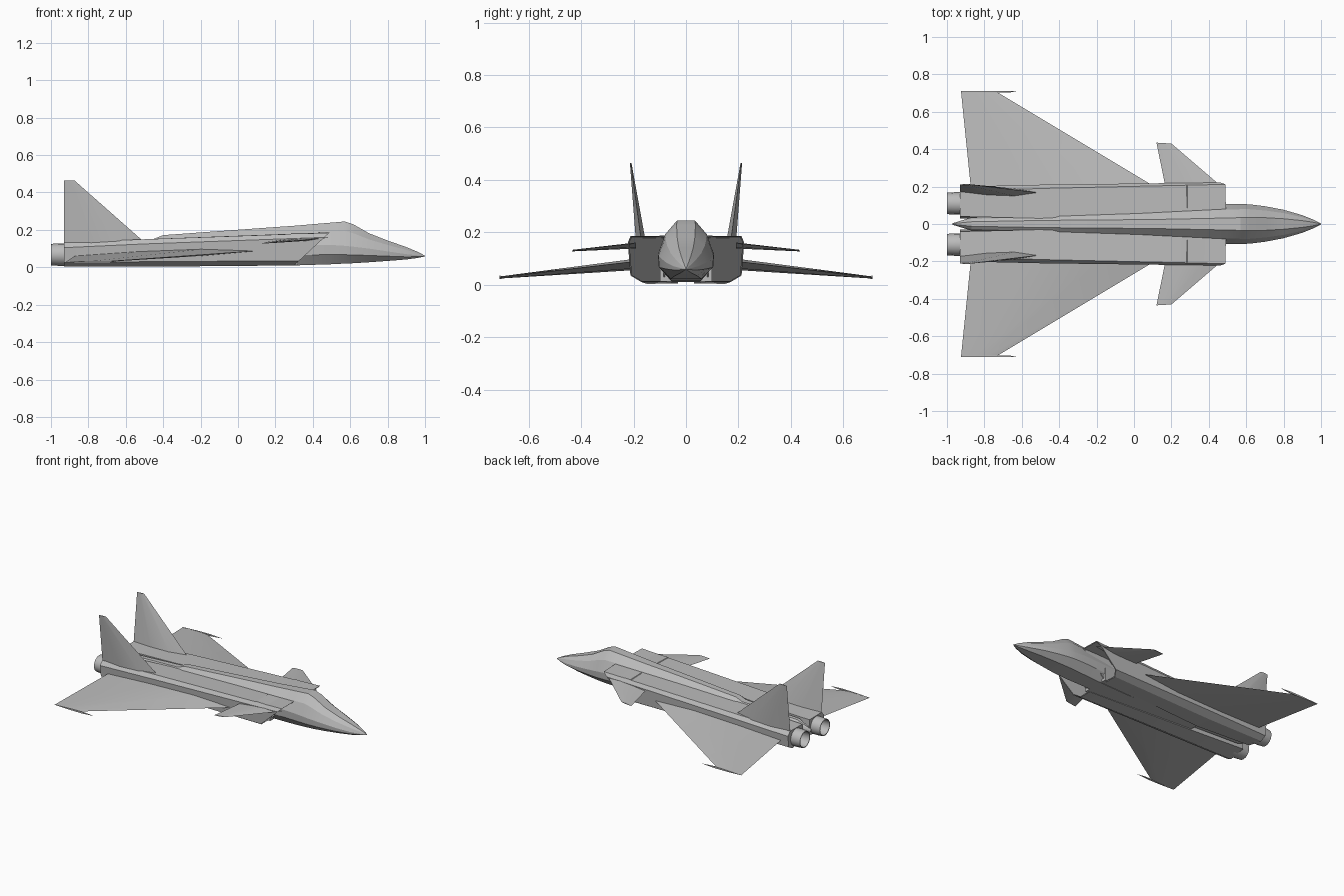
import bpy, bmesh, math
from mathutils import Vector

if "Cube" in bpy.data.objects:
    bpy.data.objects.remove(bpy.data.objects["Cube"])

grey = bpy.data.materials.new("airframe grey")
grey.use_nodes = True
grey.diffuse_color = (0.5, 0.5, 0.5, 1)
grey.node_tree.nodes["Principled BSDF"].inputs["Base Color"].default_value = (0.5, 0.5, 0.5, 1)


def finish(bm, name, mirror=False, angle=25):
    bmesh.ops.recalc_face_normals(bm, faces=bm.faces)
    mesh = bpy.data.meshes.new(name)
    bm.to_mesh(mesh)
    bm.free()
    mesh.materials.append(grey)
    obj = bpy.data.objects.new(name, mesh)
    bpy.context.collection.objects.link(obj)
    if mirror:
        mod = obj.modifiers.new("mirror", "MIRROR")
        mod.use_axis = (False, True, False)
        mod.use_mirror_merge = False
    bpy.ops.object.select_all(action="DESELECT")
    obj.select_set(True)
    bpy.context.view_layer.objects.active = obj
    bpy.ops.object.shade_smooth_by_angle(angle=math.radians(angle))
    return obj


def loft(rings):
    """Skin a row of equal-length point rings and cap both ends."""
    bm = bmesh.new()
    rows = [[bm.verts.new(p) for p in ring] for ring in rings]
    n = len(rows[0])
    for a, b in zip(rows, rows[1:]):
        for i in range(n):
            j = (i + 1) % n
            bm.faces.new((a[i], a[j], b[j], b[i]))
    caps = [bm.faces.new(rows[0]), bm.faces.new(rows[-1])]
    return bm, caps


def surface(name, root, tip, up):
    """Thin lens-section panel; each end is (leading point, trailing point, half thickness)."""
    up = Vector(up)

    def section(lead, trail, t):
        lead, trail = Vector(lead), Vector(trail)
        fore, aft = lead.lerp(trail, 0.3), lead.lerp(trail, 0.65)
        return [lead, fore + up * t, aft + up * t * 0.8, trail,
                aft - up * t * 0.8, fore - up * t]
    bm, _ = loft([section(*root), section(*tip)])
    return finish(bm, name, mirror=True)


# Central fuselage: x, half width, floor, widest height, roof, roof half width
stations = [
    (-0.97, 0.004, 0.07, 0.08, 0.09, 0.002),
    (-0.87, 0.035, 0.04, 0.10, 0.135, 0.012),
    (-0.45, 0.05, 0.03, 0.12, 0.152, 0.02),
    (-0.40, 0.055, 0.025, 0.12, 0.172, 0.02),
    (0.10, 0.08, 0.01, 0.12, 0.208, 0.024),
    (0.30, 0.095, 0.01, 0.12, 0.222, 0.028),
    (0.49, 0.106, 0.016, 0.12, 0.238, 0.032),
    (0.57, 0.107, 0.02, 0.115, 0.245, 0.034),
    (0.62, 0.105, 0.022, 0.11, 0.228, 0.036),
    (0.70, 0.095, 0.027, 0.10, 0.182, 0.034),
    (0.80, 0.076, 0.034, 0.085, 0.143, 0.028),
    (0.90, 0.047, 0.042, 0.07, 0.108, 0.018),
    (0.96, 0.023, 0.05, 0.064, 0.083, 0.009),
    (1.00, 0.002, 0.058, 0.06, 0.062, 0.001),
]
rings = []
for x, w, floor, mid, roof, flat in stations:
    half = [(flat, roof), ((w + flat) * 0.56, mid + (roof - mid) * 0.6), (w, mid),
            (w * 0.97, mid - (mid - floor) * 0.5), (w * 0.55, floor)]
    ring = half + [(-y, z) for y, z in reversed(half)]
    rings.append([(x, y, z) for y, z in ring])
bm, _ = loft(rings)
finish(bm, "fuselage", angle=20)

# Engine nacelles with raked, hollow intakes
front = [(0.08, 0.01), (0.17, 0.01), (0.212, 0.035), (0.222, 0.16), (0.212, 0.185), (0.08, 0.187)]
middle = [(0.03, 0.005), (0.15, 0.003), (0.20, 0.03), (0.21, 0.125), (0.19, 0.150), (0.03, 0.147)]
rear = [(0.03, 0.025), (0.15, 0.003), (0.19, 0.025), (0.20, 0.105), (0.175, 0.132), (0.04, 0.130)]
bm, caps = loft([[(-0.93, y, z) for y, z in rear],
                 [(-0.50, y, z) for y, z in middle],
                 [(0.30 + (z - 0.01) * 1.08, y, z) for y, z in front]])
bmesh.ops.recalc_face_normals(bm, faces=bm.faces)
bmesh.ops.inset_region(bm, faces=[caps[1]], thickness=0.006, use_even_offset=True)
duct = bmesh.ops.extrude_face_region(bm, geom=[caps[1]])
bmesh.ops.translate(bm, vec=(-0.2, 0, 0),
                    verts=[v for v in duct["geom"] if isinstance(v, bmesh.types.BMVert)])
bmesh.ops.delete(bm, geom=[caps[1]], context="FACES_ONLY")
finish(bm, "engine_nacelles", mirror=True)

# Belly panel bridging the nacelles
bm, _ = loft([[(x, y, z) for y, z in ((-w, 0.012), (w, 0.012), (w, 0.10), (-w, 0.10))]
              for x, w in ((-0.50, 0.05), (0.32, 0.1))])
finish(bm, "belly_panel")

# Hollow exhaust nozzles
bm = bmesh.new()
profile = [(-0.90, 0.060), (-0.96, 0.060), (-1.0, 0.057), (-1.0, 0.052), (-0.93, 0.048)]
rows = []
for x, r in profile:
    rows.append([bm.verts.new((x, 0.11 + r * math.cos(a * math.tau / 16),
                               0.068 + r * math.sin(a * math.tau / 16))) for a in range(16)])
for a, b in zip(rows, rows[1:]):
    for i in range(16):
        bm.faces.new((a[i], a[i - 1], b[i - 1], b[i]))
bm.faces.new(rows[-1])
finish(bm, "exhaust_nozzles", mirror=True, angle=30)

# Delta wings, foreplanes and canted fins
surface("wings", ((0.16, 0.17, 0.092), (-0.87, 0.17, 0.062), 0.019),
        ((-0.74, 0.71, 0.028), (-0.925, 0.71, 0.026), 0.004), (0, 0, 1))
surface("foreplanes", ((0.48, 0.19, 0.158), (0.17, 0.19, 0.138), 0.009),
        ((0.20, 0.43, 0.133), (0.12, 0.435, 0.127), 0.002), (0, 0, 1))
surface("tail_fins", ((-0.49, 0.165, 0.125), (-0.93, 0.17, 0.105), 0.021),
        ((-0.875, 0.211, 0.465), (-0.93, 0.211, 0.463), 0.003), (0, 1, 0))

# Wingtip rails
surface("wingtip_rails", ((-0.66, 0.704, 0.028), (-0.925, 0.704, 0.027), 0.006),
        ((-0.62, 0.712, 0.029), (-0.925, 0.712, 0.027), 0.006), (0, 0, 1))
